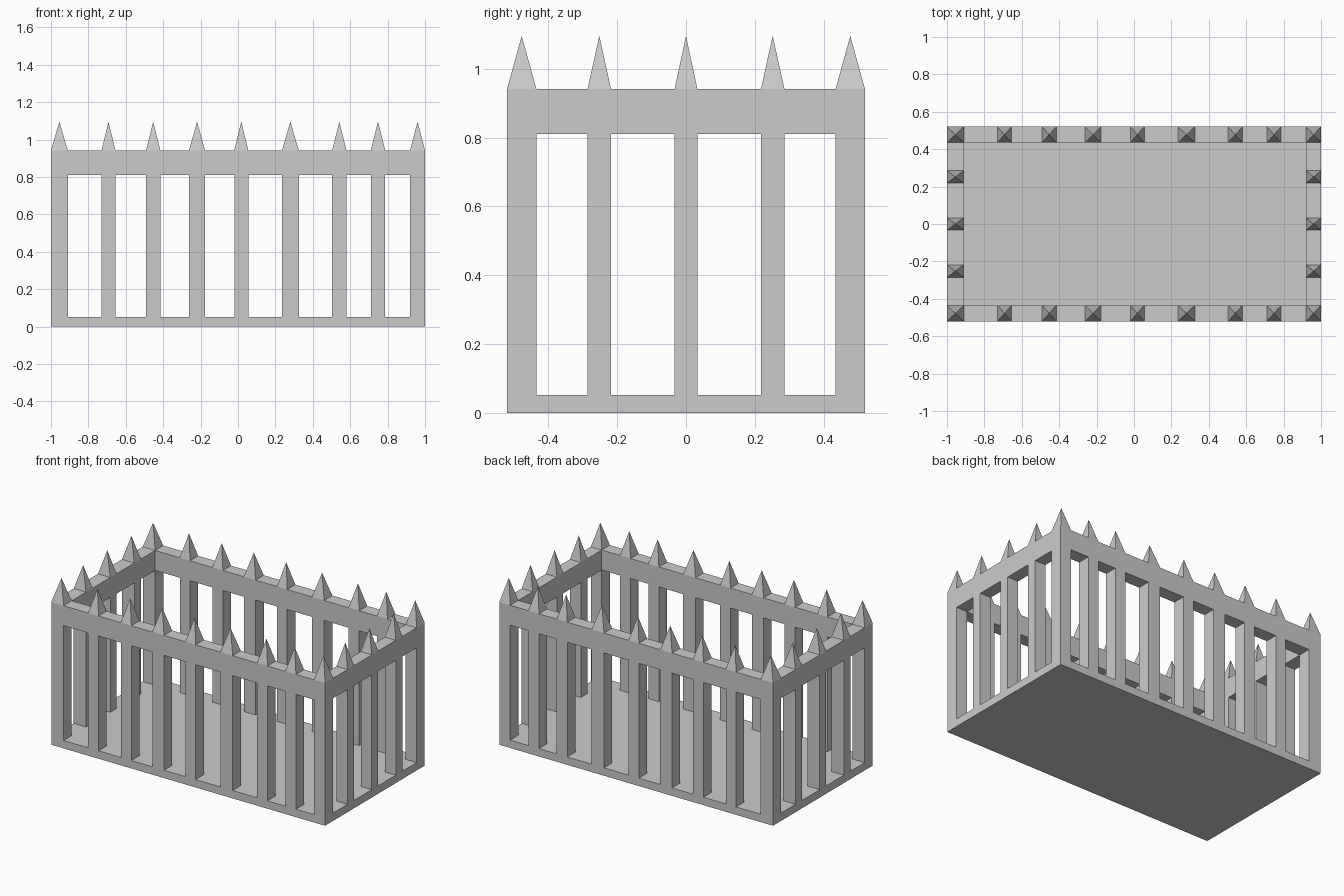
import bpy, bmesh

if "Cube" in bpy.data.objects:
    bpy.data.objects.remove(bpy.data.objects["Cube"])

HY = 0.52                            # half depth
FLOOR, RAIL_LO, RAIL_HI, TIP = 0.052, 0.81, 0.942, 1.096
# spans of the bars along x (front/back) and y (sides); first and last are corners
XS = [(-1, -.91), (-.73, -.655), (-.492, -.415), (-.262, -.176), (-.02, .055),
      (.235, .325), (.503, .58), (.71, .787), (.92, 1)]
YS = [(-HY, -.435), (-.286, -.218), (-.033, .033), (.218, .286), (.435, HY)]


def finish(name, bm):
    bmesh.ops.recalc_face_normals(bm, faces=bm.faces)
    me = bpy.data.meshes.new(name)
    bm.to_mesh(me)
    bm.free()
    ob = bpy.data.objects.new(name, me)
    bpy.context.collection.objects.link(ob)
    return ob


def loop(bm, x, y, z):
    return [bm.verts.new((x[i], y[j], z)) for i, j in ((0, 0), (1, 0), (1, 1), (0, 1))]


def bridge(bm, a, b):
    for i in range(4):
        j = (i + 1) % 4
        bm.faces.new((a[i], a[j], b[j], b[i]))


def box(name, x, y, z):
    bm = bmesh.new()
    a, b = loop(bm, x, y, z[0]), loop(bm, x, y, z[1])
    bridge(bm, a, b)
    bm.faces.new(a)
    bm.faces.new(b)
    return finish(name, bm)


def spike(name, x, y):
    bm = bmesh.new()
    a = loop(bm, x, y, RAIL_HI)
    tip = bm.verts.new((sum(x) / 2, sum(y) / 2, TIP))
    bm.faces.new(a)
    for i in range(4):
        bm.faces.new((a[i], a[(i + 1) % 4], tip))
    return finish(name, bm)


# floor slab
box("floor", (-1, 1), (-HY, HY), (0, FLOOR))

# top rail: one closed rectangular ring
bm = bmesh.new()
outer, inner = ((-1, 1), (-HY, HY)), ((XS[0][1], XS[-1][0]), (YS[0][1], YS[-1][0]))
rings = [loop(bm, *r, z) for r, z in ((outer, RAIL_LO), (outer, RAIL_HI),
                                      (inner, RAIL_HI), (inner, RAIL_LO))]
for k in range(4):
    bridge(bm, rings[k], rings[(k + 1) % 4])
finish("top_rail", bm)

# bars and spikes around the perimeter, corners included once
cells = [(x, y) for y in (YS[0], YS[-1]) for x in XS]
cells += [(x, y) for x in (XS[0], XS[-1]) for y in YS[1:-1]]
for n, (x, y) in enumerate(cells):
    box(f"bar_{n}", x, y, (FLOOR, RAIL_LO))
    spike(f"spike_{n}", x, y)
